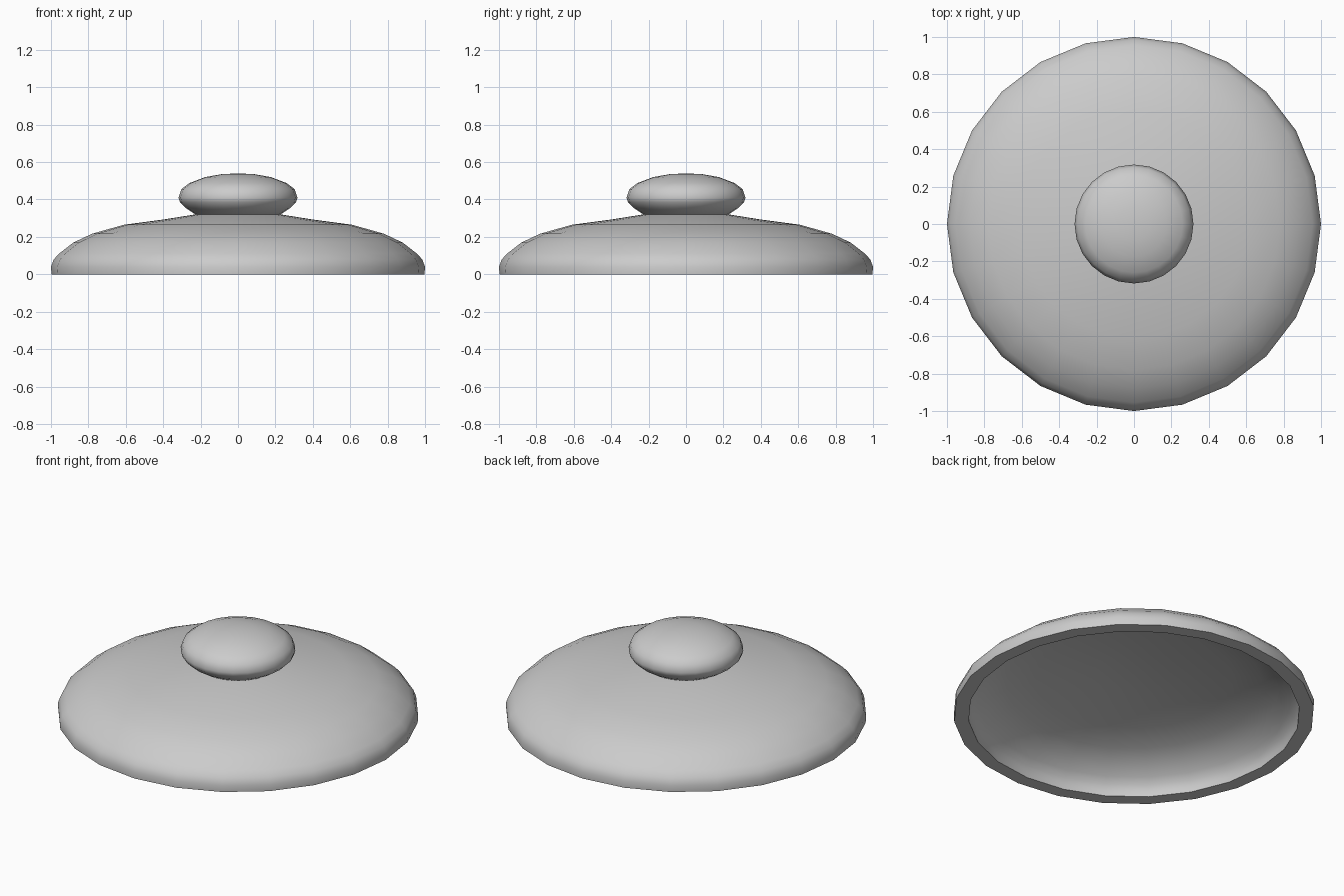
import bpy, bmesh, math

if "Cube" in bpy.data.objects:
    bpy.data.objects.remove(bpy.data.objects["Cube"])

SIDES = 24


def lathe(name, profile, angle):
    """Revolve an (r, z) profile around z; points with r = 0 become poles."""
    bm = bmesh.new()
    verts = [bm.verts.new((r, 0, z)) for r, z in profile]
    edges = [bm.edges.new(pair) for pair in zip(verts, verts[1:])]
    bmesh.ops.spin(bm, geom=verts + edges, cent=(0, 0, 0), axis=(0, 0, 1),
                   angle=math.tau, steps=SIDES, use_duplicate=False)
    bmesh.ops.remove_doubles(bm, verts=bm.verts, dist=0.0005)
    bmesh.ops.recalc_face_normals(bm, faces=bm.faces)
    mesh = bpy.data.meshes.new(name)
    bm.to_mesh(mesh)
    bm.free()
    ob = bpy.data.objects.new(name, mesh)
    bpy.context.collection.objects.link(ob)
    bpy.ops.object.select_all(action='DESELECT')
    ob.select_set(True)
    bpy.context.view_layer.objects.active = ob
    bpy.ops.object.shade_smooth_by_angle(angle=math.radians(angle))
    return ob


# Hollow domed lid: outer skin, flat rim, inner skin
lathe("lid_dome", [
    (0, 0.325), (0.23, 0.32), (0.40, 0.293), (0.61, 0.265), (0.78, 0.217),
    (0.88, 0.17), (0.955, 0.112), (0.985, 0.08), (1.0, 0.04), (0.997, 0.0),
    (0.917, 0.0), (0.915, 0.03), (0.90, 0.065), (0.87, 0.098), (0.80, 0.15),
    (0.71, 0.19), (0.55, 0.228), (0.38, 0.25), (0.21, 0.275), (0, 0.28)], 50)

# Flattened round knob sitting on the dome
lathe("knob", [
    (0, 0.315), (0.22, 0.315), (0.28, 0.355), (0.31, 0.385), (0.318, 0.41),
    (0.303, 0.455), (0.26, 0.488), (0.175, 0.52), (0.09, 0.535), (0, 0.54)], 50)
